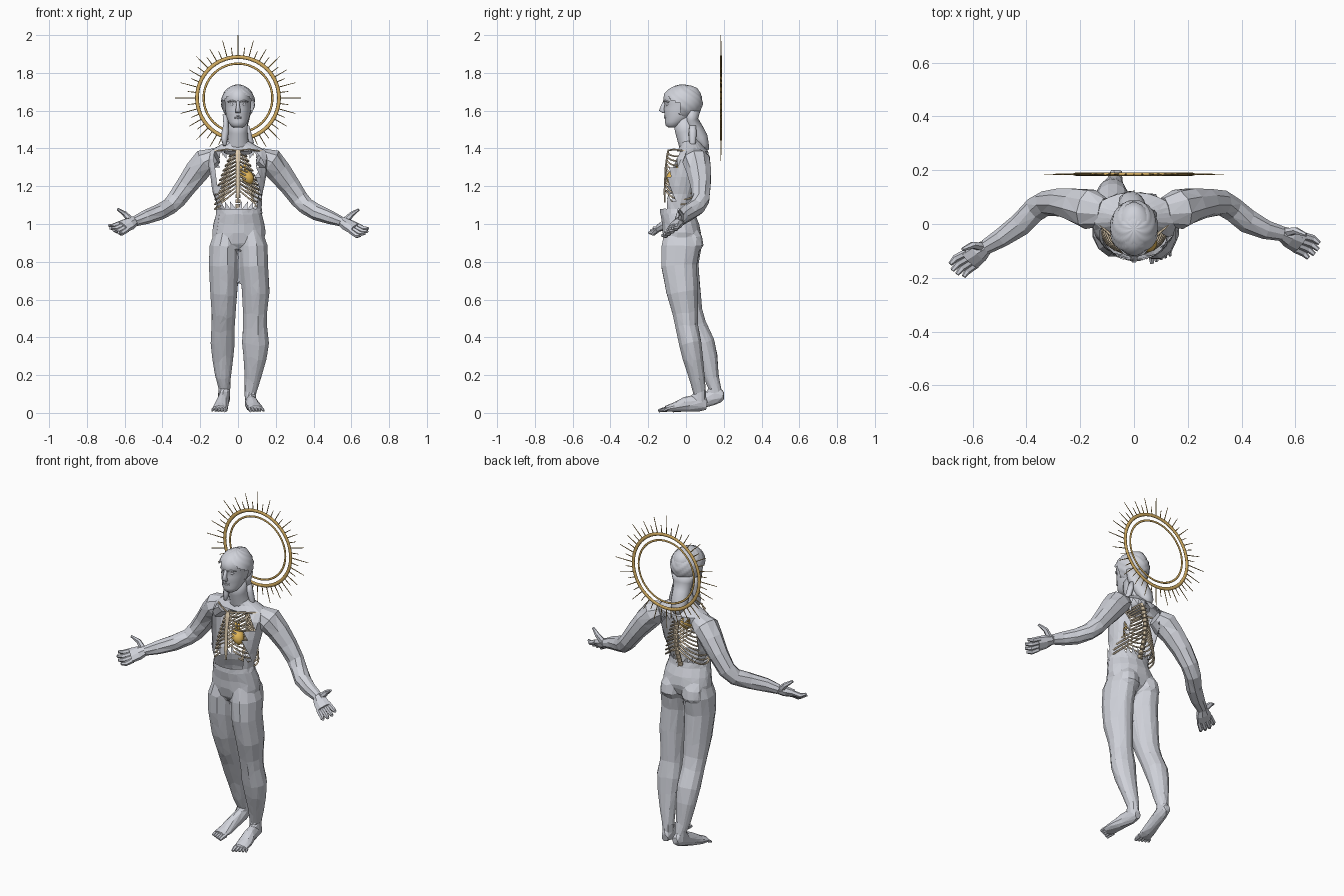
import bpy, bmesh, math, random
from mathutils import Vector as V

random.seed(4)

def material(name, rgb):
    m = bpy.data.materials.new(name)
    m.diffuse_color = (*rgb, 1)
    return m

STONE = material("grey_stone", (0.63, 0.645, 0.70))
BONE = material("bone", (0.80, 0.66, 0.47))
GOLD = material("halo_gold", (0.66, 0.42, 0.12))
HEART = material("heart_gold", (0.76, 0.47, 0.10))

def finish(name, bm, mat, smooth=False):
    bmesh.ops.recalc_face_normals(bm, faces=bm.faces)
    me = bpy.data.meshes.new(name)
    bm.to_mesh(me)
    bm.free()
    me.materials.append(mat)
    for p in me.polygons:
        p.use_smooth = smooth
    ob = bpy.data.objects.new(name, me)
    bpy.context.collection.objects.link(ob)
    return ob

def sweep(bm, pts, n=8, ref=(1, 0, 0), level=False, caps=True, jit=0.0):
    """Skin elliptical rings (x, y, z, radius along ref, other radius)."""
    rings, P = [], [V(p[:3]) for p in pts]
    for i, p in enumerate(pts):
        t = V((0, 0, 1)) if level else (P[min(i + 1, len(P) - 1)] - P[max(i - 1, 0)]).normalized()
        v = t.cross(V(ref)).normalized()
        u = v.cross(t)
        ring = []
        for k in range(n):
            a = 2 * math.pi * (k + 0.5) / n
            s = 1 + random.uniform(-jit, jit)
            ring.append(bm.verts.new(P[i] + s * (u * p[3] * math.cos(a) + v * p[4] * math.sin(a))))
        rings.append(ring)
    for r, q in zip(rings, rings[1:]):
        for k in range(n):
            bm.faces.new((r[k], r[(k + 1) % n], q[(k + 1) % n], q[k]))
    if caps:
        bm.faces.new(rings[0])
        bm.faces.new(rings[-1])

def tube(name, pts, mat=STONE, smooth=False, tri=False, **kw):
    bm = bmesh.new()
    sweep(bm, pts, **kw)
    if tri:
        bmesh.ops.triangulate(bm, faces=bm.faces)
    return finish(name, bm, mat, smooth)

# torso shell with ragged openings in chest and back
bm = bmesh.new()
sweep(bm, [(.005, -.043, 1.055, .125, .094),
           (.005, -.045, 1.08, .119, .092), (.005, -.04, 1.12, .124, .098), (0, -.03, 1.16, .132, .104),
           (0, -.02, 1.20, .14, .108), (0, -.01, 1.25, .148, .112), (0, .0, 1.30, .155, .112),
           (0, .015, 1.345, .16, .105), (0, .035, 1.385, .155, .082), (0, .03, 1.415, .10, .06),
           (0, .02, 1.44, .055, .05)], n=24, level=True, caps=False, jit=.02)
bmesh.ops.triangulate(bm, faces=bm.faces)
gone = []
for f in bm.faces:
    c = f.calc_center_median()
    low, high, edge = (1.075, 1.39, .115) if c.y < -.02 else (1.10, 1.365, .105)
    if low < c.z < high and abs(c.x) < edge + random.uniform(-.02, .01) + .1 * max(0, c.z - 1.2):
        gone.append(f)
bmesh.ops.delete(bm, geom=gone, context='FACES')
finish("torso", bm, STONE)

# hips, legs and feet fused into one faceted form: left planted, right trailing with lifted heel
bm = bmesh.new()
sweep(bm, [(0, -.03, .865, .07, .06), (.004, -.025, .90, .125, .09), (.005, -.022, .95, .146, .104),
           (.005, -.028, 1.0, .138, .10), (.005, -.043, 1.05, .124, .094), (.005, -.045, 1.085, .118, .091)],
      n=16, level=True)
sweep(bm, [(.07, -.03, .97, .055, .085), (.079, -.027, .88, .081, .106), (.084, -.037, .78, .078, .098),
           (.094, -.02, .64, .076, .086), (.090, -.004, .53, .066, .070), (.090, .004, .46, .066, .062),
           (.093, .022, .37, .074, .062), (.090, .036, .29, .063, .056), (.079, .058, .19, .046, .044),
           (.066, .072, .11, .033, .036), (.066, .072, .05, .03, .036)], n=12)
sweep(bm, [(-.065, -.02, .97, .055, .085), (-.073, -.02, .88, .081, .106), (-.077, -.025, .78, .080, .095),
           (-.076, -.005, .64, .074, .085), (-.076, .022, .53, .066, .070), (-.079, .050, .46, .064, .062),
           (-.081, .091, .37, .066, .064), (-.081, .115, .29, .058, .055), (-.078, .134, .19, .043, .042),
           (-.072, .153, .13, .032, .034), (-.072, .158, .08, .03, .034)], n=12)
for s in (-1, 1):
    sweep(bm, [(s * .07, .035, .84, .035, .025), (s * .072, .042, .885, .062, .052),
               (s * .07, .04, .935, .058, .046), (s * .06, .02, 1.0, .035, .025)], n=10, level=True)
sweep(bm, [(.064, .112, .04, .022, .028), (.066, .06, .050, .031, .045), (.075, .0, .046, .036, .042),
           (.088, -.06, .03, .043, .026), (.096, -.112, .021, .043, .016)], n=10)
sweep(bm, [(-.066, .202, .092, .022, .024), (-.070, .16, .090, .031, .045), (-.080, .08, .060, .034, .040),
           (-.09, .01, .032, .042, .027), (-.098, -.035, .022, .042, .017)], n=10)
raw = finish("hips_and_legs", bm, STONE)
mod = raw.modifiers.new("fuse", 'REMESH')
mod.mode, mod.voxel_size = 'VOXEL', .009
mod = raw.modifiers.new("soften", 'SMOOTH')
mod.iterations = 4
mod = raw.modifiers.new("facet", 'DECIMATE')
mod.ratio = .03
me = bpy.data.meshes.new_from_object(raw.evaluated_get(bpy.context.evaluated_depsgraph_get()))
raw.modifiers.clear()
raw.data = me
bm = bmesh.new()
bm.from_mesh(me)
bm.normal_update()
# open the waist into the hollow chest
bmesh.ops.delete(bm, geom=[f for f in bm.faces if f.normal.z > .7 and f.calc_center_median().z > 1.06],
                 context='FACES')
for f in bm.faces:
    f.smooth = False
bm.to_mesh(me)
bm.free()

for name, s, x0, y0 in (("left_toes", 1, .096, -.10), ("right_toes", -1, -.098, -.025)):
    bm = bmesh.new()
    for i in range(5):
        x, r, l = x0 + s * (i - 2) * .017, .011 - .001 * i, .046 - .007 * i
        sweep(bm, [(x, y0, .02, r, r + .003), (x + s * .003, y0 - l * .6, .016, r, r),
                   (x + s * .005, y0 - l, .01, r * .7, r * .7)], n=6)
    finish(name, bm, STONE)

# arms, palms and fingers
def arm(side, s, wrist_y, tip):
    w, tip, up = V((s * .55, wrist_y, 1.012)), V(tip), V((0, 0, 1))
    tube(side + "_arm", [(s * .115, .045, 1.36, .055, .045), (s * .17, .055, 1.335, .075, .068),
                         (s * .215, .07, 1.28, .066, .064), (s * .27, .08, 1.205, .054, .056),
                         (s * .325, .078, 1.13, .047, .050), (s * .365, .055, 1.09, .046, .046),
                         (s * .42, .018 + wrist_y * .2, 1.06, .045, .044),
                         (s * .49, wrist_y * .6, 1.035, .036, .038), (*w, .028, .027)],
         n=9, ref=(0, 1, 0), tri=True, jit=.05)
    d = (tip - w).normalized()
    flat = d.cross(up).normalized()
    flat *= 1 if flat.y > 0 else -1
    across = (flat + up * .6).normalized()      # thumb edge is raised
    back = (flat * .6 - up).normalized()        # away from the palm
    knuckle = w + d * .08 - up * .012
    bm = bmesh.new()
    sweep(bm, [(*w, .028, .026), (*(w + d * .035 - up * .006), .041, .028), (*knuckle, .046, .021)],
          n=8, ref=across)
    # four curled fingers fanning from the knuckles
    for i in range(4):
        o = across * (i - 1.5) * .022
        l = (.056, .070, .075, .066)[i]
        a, b, c = knuckle + o - d * .01, knuckle + o * 1.15 + d * l * .55 + back * .012, knuckle + o * 1.2 + d * l
        sweep(bm, [(*a, .014, .015), (*b, .013, .014), (*c, .008, .008)], n=6, ref=across)
    # raised thumb
    q = w + d * .025 + V((0, .016, .014))
    sweep(bm, [(*q, .017, .019), (*(q + V((s * .03, .006, .032))), .014, .014),
               (*(q + V((s * .068, -.01, .058))), .007, .007)], n=6, ref=(0, 1, 0))
    finish(side + "_hand", bm, STONE)

arm("right", -1, -.085, (-.665, -.178, .985))
arm("left", 1, -.035, (.67, -.10, .97))

# neck and head
tube("neck", [(0, .03, 1.38, .075, .06), (0, .015, 1.43, .057, .055), (0, -.002, 1.49, .052, .055),
              (0, -.015, 1.56, .053, .055)], n=14, smooth=True)
face = [(1.512, -.096, -.05, .026), (1.522, -.108, -.025, .040), (1.54, -.112, .0, .051), (1.56, -.111, .03, .059),
        (1.58, -.115, .05, .064), (1.61, -.117, .068, .068), (1.635, -.113, .078, .070), (1.652, -.121, .08, .071),
        (1.69, -.117, .08, .068), (1.72, -.085, .06, .05), (1.732, -.05, .03, .025)]
tube("head", [(0, (f + b) / 2, z, w, (b - f) / 2) for z, f, b, w in face], n=24, level=True, smooth=True)
tube("nose", [(0, -.112, 1.655, .008, .008), (0, -.121, 1.625, .010, .013), (0, -.127, 1.60, .015, .018),
              (0, -.116, 1.588, .013, .010)], n=8, level=True, smooth=True)
for z, h in ((1.571, .004), (1.562, .005)):
    tube("lip", [(-.020, -.108, z, .002, .002), (0, -.113, z, .004, h), (.020, -.108, z, .002, .002)],
         n=6, ref=(0, 1, 0), smooth=True)
for s in (-1, 1):
    tube("brow", [(s * .012, -.118, 1.648, .004, .004), (s * .032, -.111, 1.653, .005, .005),
                  (s * .052, -.091, 1.646, .004, .003)], n=6, ref=(0, 1, 0), smooth=True)
    bm = bmesh.new()
    bmesh.ops.create_uvsphere(bm, u_segments=10, v_segments=6, radius=.011)
    bmesh.ops.translate(bm, verts=bm.verts, vec=(s * .03, -.096, 1.634))
    finish("eye", bm, STONE, True)

# wavy parted hair, open over the face
bm = bmesh.new()
bmesh.ops.create_uvsphere(bm, u_segments=48, v_segments=28, radius=1)
for v in bm.verts:
    a = math.atan2(v.co.x, -v.co.y)
    k = 1 + .025 * math.sin(11 * abs(a) + 14 * v.co.z)
    v.co = V((v.co.x * .089 * k, v.co.y * .106 * k - .018, v.co.z * .095 * (1 + (k - 1) * .3) + 1.643))
bmesh.ops.delete(bm, geom=[v for v in bm.verts if (v.co.y < -.04 and v.co.z < 1.70 - .9 * max(0, abs(v.co.x) - .015))
                           or v.co.z < 1.568], context='VERTS')
finish("hair_cap", bm, STONE, True)
tube("hair_back", [(0, .03, 1.60, .07, .045), (0, .028, 1.55, .058, .038), (-.005, .052, 1.50, .052, .042),
                   (-.01, .076, 1.455, .05, .04), (-.012, .095, 1.42, .042, .028), (-.015, .11, 1.39, .02, .014)],
     n=12, smooth=True, jit=.06)
tube("right_lock", [(-.070, .01, 1.58, .012, .024), (-.064, .005, 1.53, .015, .024), (-.066, .0, 1.49, .020, .024),
                    (-.073, -.005, 1.45, .018, .02), (-.07, -.02, 1.415, .008, .009)], n=8, smooth=True, jit=.1)
tube("left_lock", [(.05, .035, 1.52, .010, .018), (.056, .035, 1.48, .016, .022),
                   (.07, .035, 1.43, .015, .018), (.072, .035, 1.40, .006, .008)], n=8, smooth=True, jit=.1)

# spine, breastbone, collarbones
bm = bmesh.new()
for i in range(14):
    z = 1.06 + i * .026
    y = .05 + .045 * math.sin((z - 1.06) / .36 * math.pi)
    sweep(bm, [(0, y, z, .014, .014), (0, y, z + .019, .014, .014)], n=8, level=True)
    sweep(bm, [(0, y + .01, z + .01, .004, .004), (0, y + .03, z + .002, .002, .003)], n=5)
finish("spine", bm, BONE)
tube("breastbone", [(0, -.112, 1.115, .004, .004), (0, -.114, 1.17, .011, .005), (0, -.108, 1.3, .011, .005),
                    (0, -.098, 1.37, .015, .006), (0, -.092, 1.395, .012, .005)], BONE, n=8, level=True)
for s in (-1, 1):
    tube("collarbone", [(s * .01, -.09, 1.39, .005, .005), (s * .06, -.065, 1.395, .005, .005),
                        (s * .13, .0, 1.385, .005, .005)], BONE, n=6, ref=(0, 0, 1))

# rib cage: hoops that dip at the flanks and rise to the breastbone
bm = bmesh.new()
for i in range(12):
    f = i / 11
    w = .045 + .078 * math.sin(f * math.pi / 2)
    end = .97 if i < 9 else .97 - .08 * (i - 8)
    for s in (-1, 1):
        pts = []
        for k in range(13):
            t = (.04 + (end - .04) * k / 12) * math.pi
            y = -.012 + (.085 + .018 * f) * math.cos(t)
            z = 1.398 - .0195 * i - (.03 + .065 * f) * math.sin(t) - .02 * t / math.pi
            pts.append((s * w * math.sin(t), y, z, .0045, .0055))
        sweep(bm, pts, n=5, ref=(.01, .01, 1))
finish("ribs", bm, BONE, True)

# heart with vessels
bm = bmesh.new()
sweep(bm, [(.06, -.078, 1.21, .008, .008), (.056, -.076, 1.225, .026, .024), (.049, -.072, 1.25, .037, .034),
           (.041, -.064, 1.273, .032, .030), (.035, -.058, 1.288, .014, .014)], n=12, level=True)
for x in (.02, .04):
    sweep(bm, [(x, -.05, 1.27, .008, .008), (x - .004, -.045, 1.315, .007, .007)], n=8)
finish("heart", bm, HEART, True)

# halo: two rings and radiating spikes
C = V((0, .185, 1.667))
for name, R, r in (("outer_ring", .217, .010), ("inner_ring", .182, .006)):
    bpy.ops.mesh.primitive_torus_add(major_radius=R, minor_radius=r, major_segments=64, minor_segments=8,
                                     location=C, rotation=(math.pi / 2, 0, 0))
    ob = bpy.context.object
    ob.name, ob.scale.z = name, .6
    ob.data.materials.append(GOLD)
    bpy.ops.object.shade_smooth()
bm = bmesh.new()
for i in range(48):
    a = i * math.pi / 24
    L = .334 if i % 12 == 0 else (.30, .27, .315, .27)[i % 4]
    d = V((math.sin(a), 0, math.cos(a)))
    sweep(bm, [(*(C + d * .22), .003, .003), (*(C + d * L), .0016, .0016)], n=5, ref=(0, 1, 0))
finish("halo_rays", bm, GOLD)
